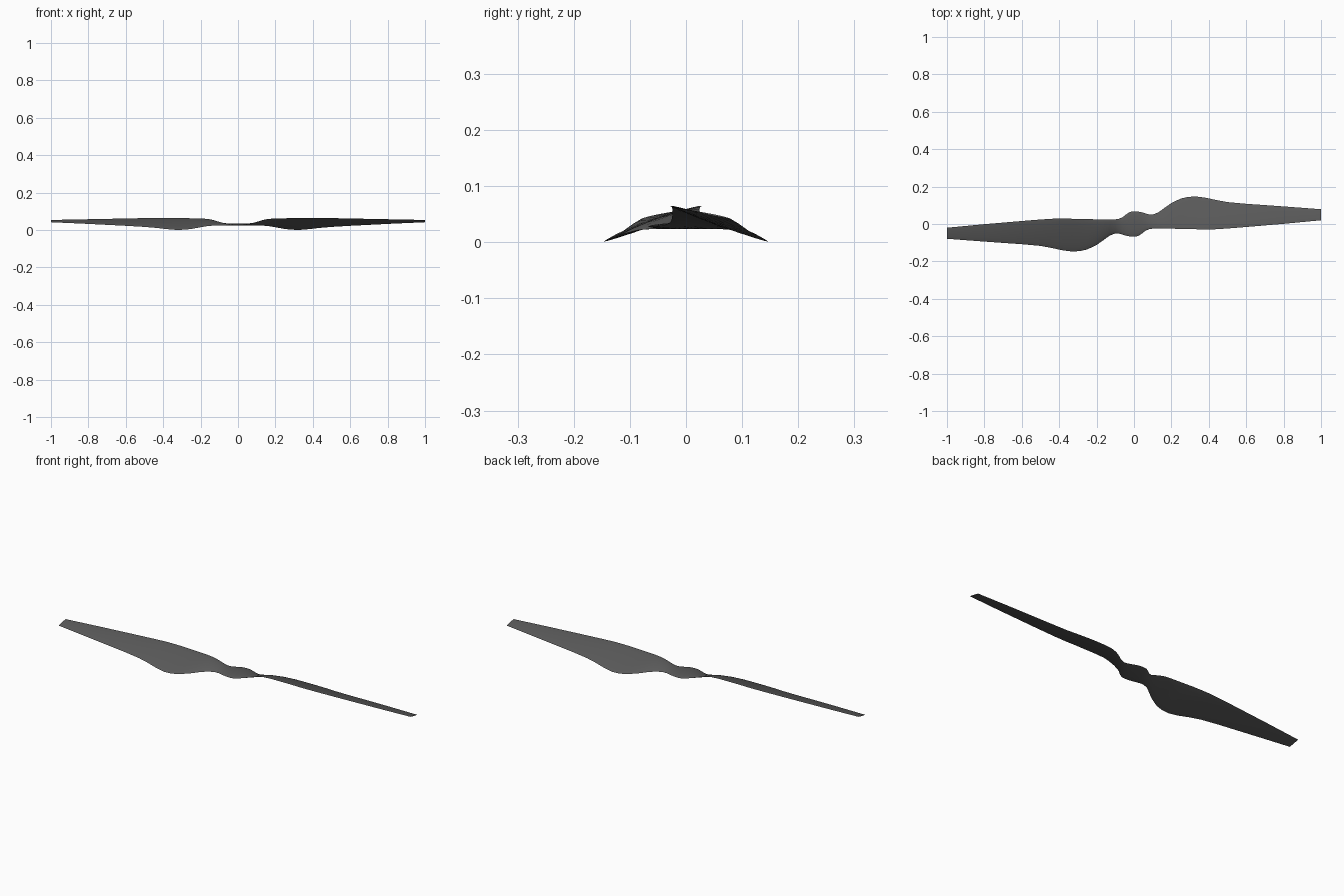
import bpy, bmesh, math

if "Cube" in bpy.data.objects:
    bpy.data.objects.remove(bpy.data.objects["Cube"])

grey = bpy.data.materials.new("dark_grey_plastic")
grey.diffuse_color = (0.1, 0.1, 0.1, 1)
grey.use_nodes = True
grey.node_tree.nodes["Principled BSDF"].inputs["Base Color"].default_value = grey.diffuse_color

# Stations from hub centre to tip: x, leading y, z, trailing y, z, thickness
STATIONS = [
    (0.00, -0.068, 0.028, 0.068, 0.028, 0.012),
    (0.02, -0.065, 0.028, 0.067, 0.028, 0.012),
    (0.04, -0.053, 0.029, 0.063, 0.027, 0.012),
    (0.06, -0.037, 0.031, 0.057, 0.026, 0.012),
    (0.08, -0.028, 0.035, 0.051, 0.025, 0.012),
    (0.10, -0.025, 0.042, 0.050, 0.024, 0.012),
    (0.13, -0.024, 0.052, 0.062, 0.024, 0.012),
    (0.16, -0.024, 0.059, 0.084, 0.022, 0.012),
    (0.20, -0.025, 0.062, 0.112, 0.015, 0.011),
    (0.25, -0.026, 0.063, 0.136, 0.006, 0.010),
    (0.29, -0.027, 0.064, 0.145, 0.002, 0.010),
    (0.33, -0.028, 0.065, 0.147, 0.001, 0.010),
    (0.38, -0.029, 0.065, 0.141, 0.005, 0.009),
    (0.44, -0.028, 0.065, 0.128, 0.012, 0.009),
    (0.50, -0.024, 0.064, 0.117, 0.017, 0.008),
    (0.60, -0.016, 0.062, 0.108, 0.023, 0.007),
    (0.80, 0.001, 0.058, 0.094, 0.033, 0.005),
    (1.00, 0.020, 0.054, 0.079, 0.042, 0.003),
]
N = 8  # chord divisions


def section(x, y0, z0, y1, z1, t):
    """Thin airfoil loop: over the top, back underneath."""
    pts = []
    for i in range(N + 1):
        s = (1 - math.cos(math.pi * i / N)) / 2
        bulge = math.sin(math.pi * s) ** 0.6 if 0 < i < N else 0
        pts.append((s, bulge * 0.6 * t))
    for i in range(N - 1, 0, -1):
        s = (1 - math.cos(math.pi * i / N)) / 2
        pts.append((s, -math.sin(math.pi * s) ** 0.6 * 0.4 * t))
    return [(x, y0 + (y1 - y0) * s, z0 + (z1 - z0) * s + h) for s, h in pts]


def make_blade(name, turn):
    """Loft one half of the propeller, including its half of the hub."""
    bm = bmesh.new()
    rings = [[bm.verts.new((turn * x, turn * y, z)) for x, y, z in section(*st)]
             for st in STATIONS]
    for a, b in zip(rings, rings[1:]):
        for i in range(len(a)):
            j = (i + 1) % len(a)
            bm.faces.new((a[i], a[j], b[j], b[i]))
    bm.faces.new(rings[-1])
    bmesh.ops.recalc_face_normals(bm, faces=bm.faces)
    # an open loft: make sure the normals point outwards
    tip = max(bm.faces, key=lambda f: abs(f.calc_center_median().x))
    if tip.normal.x * turn < 0:
        bmesh.ops.reverse_faces(bm, faces=bm.faces)
    me = bpy.data.meshes.new(name)
    bm.to_mesh(me)
    bm.free()
    me.materials.append(grey)
    ob = bpy.data.objects.new(name, me)
    bpy.context.collection.objects.link(ob)
    bpy.context.view_layer.objects.active = ob
    ob.select_set(True)
    bpy.ops.object.shade_smooth_by_angle(angle=math.radians(40))
    ob.select_set(False)


make_blade("right_blade", 1)
make_blade("left_blade", -1)
